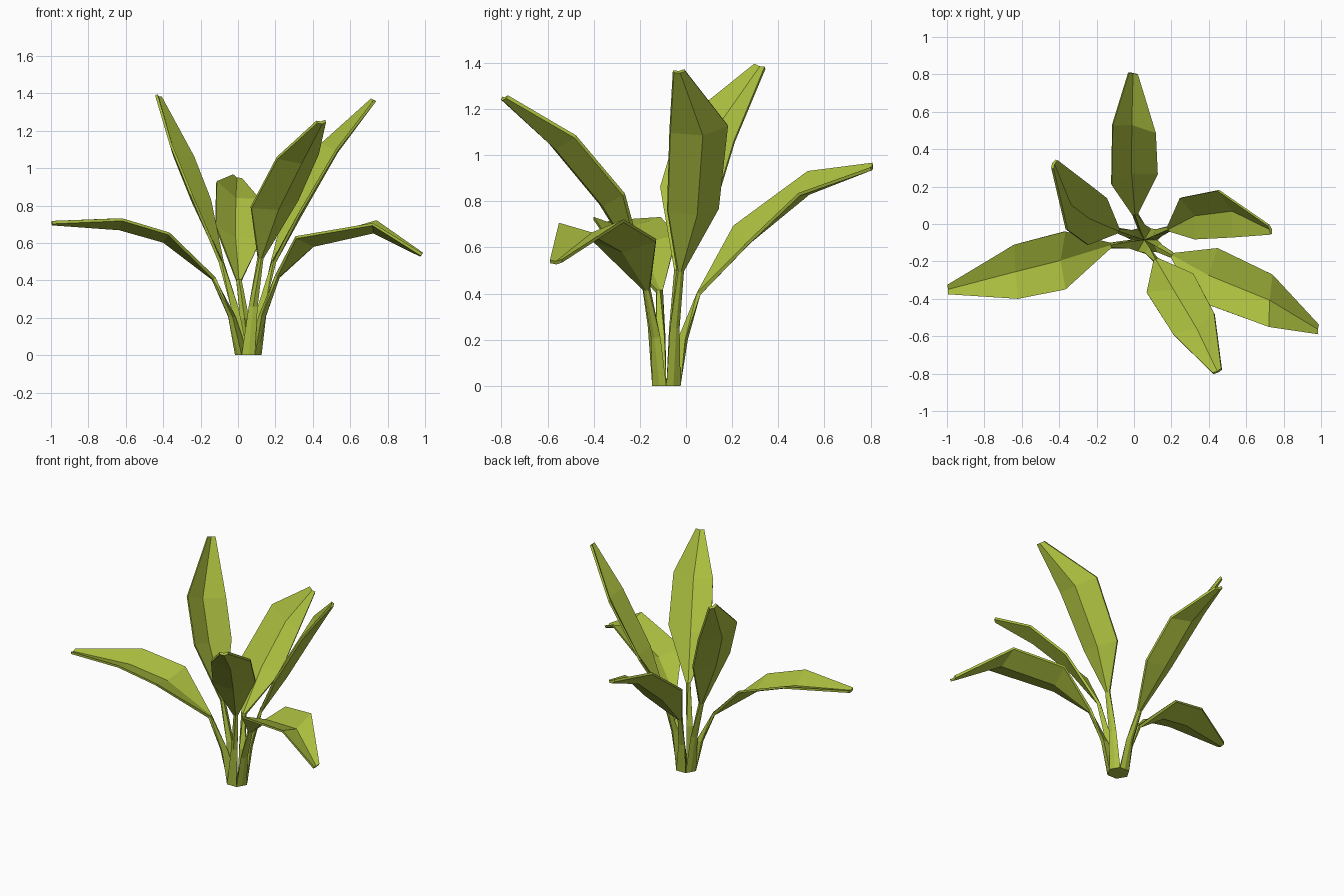
import bpy, bmesh, math
from mathutils import Vector as V

if "Cube" in bpy.data.objects:
    bpy.data.objects.remove(bpy.data.objects["Cube"])

CENTRE = V((0.055, -0.085, 0))
R = 0.071     # radius of the hexagonal foot
FOLD = 0.05   # how far the midrib lies below the blade edges

mat = bpy.data.materials.new("leaf_green")
mat.diffuse_color = (0.41, 0.52, 0.05, 1)
mat.use_nodes = True
mat.node_tree.nodes["Principled BSDF"].inputs["Base Color"].default_value = mat.diffuse_color

# neck, lower blade left/right, upper blade left/right, tip; one leaf per 60 degrees
LEAVES = {
    "right_leaf": [(.19, -.025, .5), (.25, .14, .77), (.33, -.08, .76),
                   (.45, .18, 1.13), (.53, -.07, 1.1), (.725, -.03, 1.365)],
    "back_leaf": [(.005, .055, .4), (-.12, .21, .69), (.125, .27, .62),
                  (-.115, .53, .925), (.115, .49, .83), (-.005, .805, .95)],
    "back_left_leaf": [(-.09, -.035, .5), (-.25, -.11, .86), (-.15, .14, .83),
                       (-.36, -.03, 1.13), (-.24, .21, 1.06), (-.425, .32, 1.385)],
    "left_leaf": [(-.13, -.115, .41), (-.37, -.35, .65), (-.37, -.04, .65),
                  (-.62, -.4, .725), (-.64, -.11, .725), (-.995, -.35, .71)],
    "front_leaf": [(.12, -.195, .52), (.32, -.27, .83), (.07, -.37, .79),
                   (.43, -.48, 1.08), (.21, -.59, 1.055), (.445, -.787, 1.25)],
    "front_right_leaf": [(.21, -.17, .42), (.45, -.13, .63), (.31, -.4, .63),
                         (.74, -.27, .715), (.72, -.55, .7), (.983, -.563, .54)],
}


def slab(left, right, forward, fold, half):
    """Folded six-point section: top left-mid-right, then the underside back."""
    n = (right - left).cross(forward).normalized()
    mid = (left + right) / 2 - n * fold
    n *= half
    return [left + n, mid + n, right + n, right - n, mid - n, left - n]


def make_leaf(name, a, points):
    neck, l1, r1, l2, r2, tip = map(V, points)
    corner = lambda t: CENTRE + V((math.cos(t), math.sin(t), 0)) * R
    bl, br = corner(a + math.pi / 6), corner(a - math.pi / 6)
    edge = (bl + br) / 2

    # stem: hexagon wedge, narrowing through a middle section to the neck
    rings = [[bl, CENTRE, br, br, edge, bl]]
    out = edge.lerp(neck, 0.4)
    out.z = neck.z / 2
    o = V((math.cos(a), math.sin(a), 0))
    side = V((o.y, -o.x, 0)) * 0.024
    l, r = out - side - o * 0.012, out + side - o * 0.012
    rings.append([l, out - o * 0.045, r, r, out, l])
    m1, m2 = (l1 + r1) / 2, (l2 + r2) / 2
    side = (m1 - neck).cross(V((0, 0, 1))).normalized() * 0.014
    rings.append(slab(neck - side, neck + side, m1 - neck, 0, 0.009))

    # blade: two folded sections and a blunt tip
    rings.append(slab(l1, r1, m2 - neck, FOLD, 0.007))
    rings.append(slab(l2, r2, tip - m1, FOLD, 0.007))
    side = (r2 - l2).normalized() * 0.026
    rings.append(slab(tip - side, tip + side, tip - m2, 0.008, 0.008))

    # skin the rings and close both ends
    bm = bmesh.new()
    loops = [[bm.verts.new(p) for p in ring] for ring in rings]
    for lo, hi in zip(loops, loops[1:]):
        for i in range(6):
            j = (i + 1) % 6
            bm.faces.new((lo[i], lo[j], hi[j], hi[i]))
    bm.faces.new(loops[0])
    bm.faces.new(loops[-1])
    bmesh.ops.remove_doubles(bm, verts=bm.verts, dist=0.0005)
    bmesh.ops.recalc_face_normals(bm, faces=bm.faces)
    me = bpy.data.meshes.new(name)
    bm.to_mesh(me)
    bm.free()
    me.materials.append(mat)
    bpy.context.collection.objects.link(bpy.data.objects.new(name, me))


for k, (name, points) in enumerate(LEAVES.items()):
    make_leaf(name, math.radians(30 + 60 * k), points)
